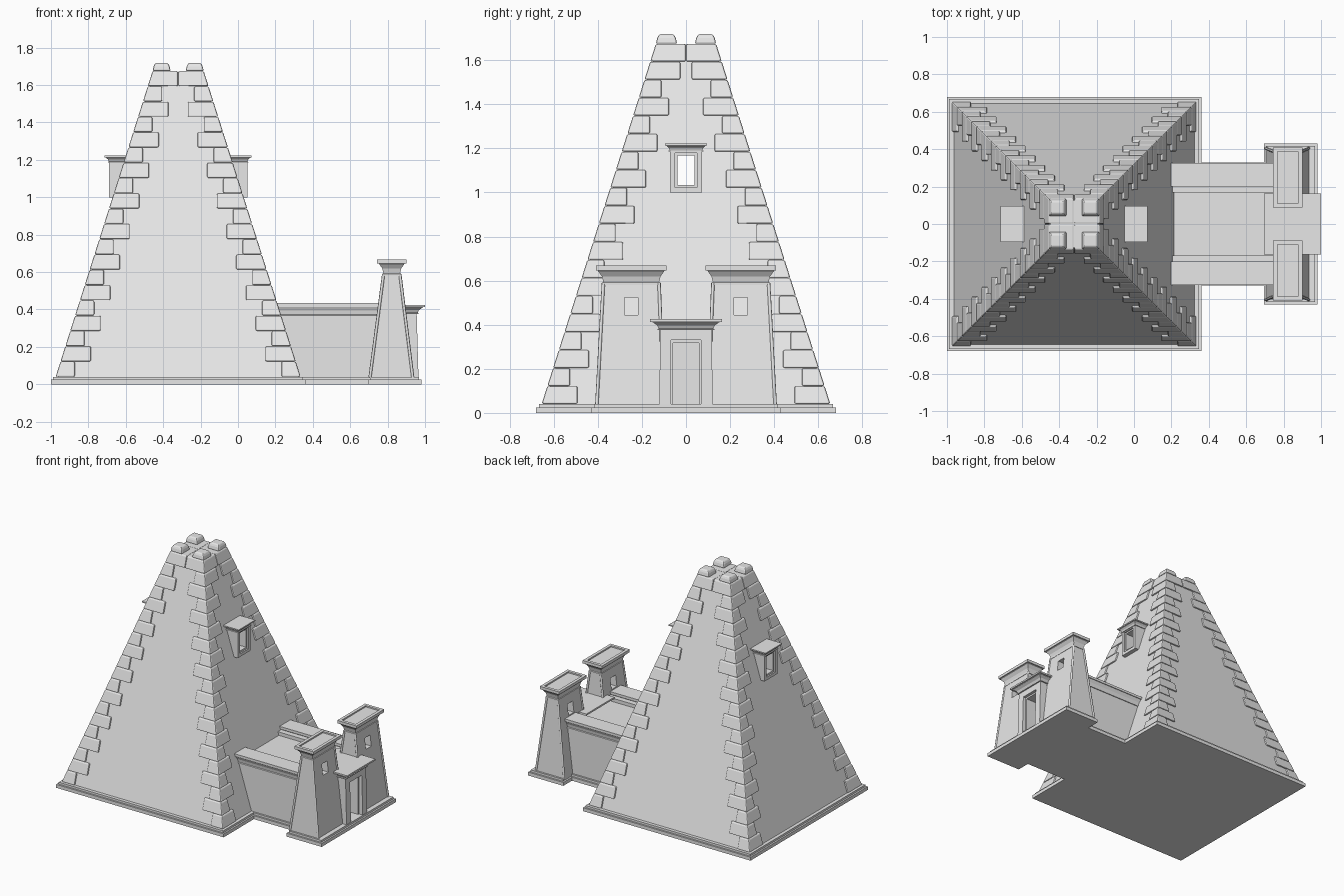
import bpy, bmesh
from mathutils import Vector

cube = bpy.data.objects.get("Cube")
if cube:
    bpy.data.objects.remove(cube, do_unlink=True)

stone = bpy.data.materials.new("pale_stone")
stone.use_nodes = True
COLOUR = (0.8, 0.8, 0.8, 1)
stone.diffuse_color = COLOUR
stone.node_tree.nodes["Principled BSDF"].inputs["Base Color"].default_value = COLOUR

CX = -0.32               # pyramid axis
Z0, Z1 = 0.04, 1.675     # pyramid foot and top
COURSES = 20


def add_loft(bm, rings):
    """Stack of rectangles (x0, x1, y0, y1, z), closed at both ends."""
    loops = []
    for x0, x1, y0, y1, z in rings:
        corners = ((x0, y0), (x1, y0), (x1, y1), (x0, y1))
        loops.append([bm.verts.new((x, y, z)) for x, y in corners])
    for a, b in zip(loops, loops[1:]):
        for i in range(4):
            j = (i + 1) % 4
            bm.faces.new((a[i], a[j], b[j], b[i]))
    bm.faces.new(loops[0][::-1])
    bm.faces.new(loops[-1])


def finish(name, bm):
    bmesh.ops.recalc_face_normals(bm, faces=bm.faces)
    mesh = bpy.data.meshes.new(name)
    bm.to_mesh(mesh)
    bm.free()
    mesh.materials.append(stone)
    obj = bpy.data.objects.new(name, mesh)
    bpy.context.collection.objects.link(obj)
    return obj


def loft(name, *stacks):
    bm = bmesh.new()
    for rings in stacks:
        add_loft(bm, rings)
    return finish(name, bm)


def box(x0, x1, y0, y1, z0, z1):
    return [(x0, x1, y0, y1, z0), (x0, x1, y0, y1, z1)]


def grow(rect, d, z):
    x0, x1, y0, y1 = rect
    return (x0 - d, x1 + d, y0 - d, y1 + d, z)


def cornice(rect, z, h, flare):
    """Flared moulding: a lower roll, a curved throat and a flat lip."""
    steps = ((0.006, 0), (0.006, .12), (0, .16), (flare * .2, .45),
             (flare * .7, .72), (flare * .7, .76), (flare, .76), (flare, 1))
    return [grow(rect, d, z + h * t) for d, t in steps]


def cut(cutter_rings, *targets):
    cutter = loft("cutter", cutter_rings)
    cutter.hide_render = True
    for obj in targets:
        mod = obj.modifiers.new("opening", 'BOOLEAN')
        mod.operation, mod.solver, mod.object = 'DIFFERENCE', 'EXACT', cutter
        bpy.context.view_layer.objects.active = obj
        bpy.ops.object.modifier_apply(modifier=mod.name)
    bpy.data.objects.remove(cutter, do_unlink=True)


def half(z):
    return 0.655 - (z - Z0) * 0.317


# Stepped plinth
for name, x0, x1, hy in (("pyramid_plinth", -1, 0.36, 0.68),
                         ("passage_plinth", 0.33, 0.72, 0.33),
                         ("gateway_plinth", 0.695, 0.98, 0.43)):
    rect = (x0, x1, -hy, hy)
    loft(name, [grow(rect, 0, 0), grow(rect, 0, 0.025),
                grow(rect, -0.012, 0.025), grow(rect, -0.012, Z0)])

# Smooth pyramid core
core = loft("pyramid_core", [(CX - h, CX + h, -h, h, z)
                             for z in (Z0, Z1 - 0.004) for h in [half(z) - 0.012]])

# Alternating corner stones, each flush with the slope
bm = bmesh.new()
step = (Z1 - Z0) / COURSES
for sx in (-1, 1):
    for sy in (-1, 1):
        for i in range(COURSES):
            za, zb = Z0 + i * step, Z0 + (i + 1) * step
            hm = half((za + zb) / 2)
            long, short = hm - 0.15, hm - 0.09
            ix, iy = (short, long) if i % 2 == 0 else (long, short)
            if i == COURSES - 1:
                ix = iy = 0.001
            rings = []
            for z in (za + 0.001, zb - 0.001):
                xs = sorted((CX + sx * ix, CX + sx * half(z)))
                ys = sorted((sy * iy, sy * half(z)))
                rings.append((*xs, *ys, z))
            add_loft(bm, rings)
        # Cap stone
        a, b = 0.04, half(Z1)
        xs = sorted((CX + sx * a, CX + sx * b))
        ys = sorted((sy * a, sy * b))
        add_loft(bm, [(*xs, *ys, Z1), grow((*xs, *ys), -0.006, Z1 + 0.025),
                      grow((*xs, *ys), -0.015, Z1 + 0.043)])
stones = finish("corner_stones", bm)
bevel = stones.modifiers.new("worn_edges", 'BEVEL')
bevel.width, bevel.segments = 0.007, 2

# Framed windows on the two side slopes, open right through
windows = []
for side, s in (("left", 1), ("right", -1)):
    xs = sorted((CX + s * 0.2, CX + s * 0.37))
    frame = loft(side + "_window_frame", box(*xs, -0.073, 0.073, 1.0, 1.19))
    xs_rim = sorted((CX + s * 0.36, CX + s * 0.4))
    cut(box(*xs_rim, -0.05, 0.05, 1.022, 1.178), frame)
    windows.append(frame)
    rect = (*xs, -0.073, 0.073)
    loft(side + "_window_cornice", cornice(rect, 1.185, 0.037, 0.023))
cut(box(-1, 0.4, -0.038, 0.038, 1.035, 1.167), core, *windows)

# Passage walls with cornices and the roof between them
loft("passage_roof", box(0.1, 0.8, -0.2, 0.2, 0.35, 0.385))
for side, s in (("left", 1), ("right", -1)):
    def span(a, b):
        return sorted((s * a, s * b))
    loft(side + "_passage_wall", box(0.1, 0.8, *span(0.19, 0.305), 0.03, 0.4))
    loft(side + "_passage_ledge", box(0.1, 0.8, *span(0.168, 0.23), 0.38, 0.41))
    loft(side + "_passage_cornice",
         cornice((0.1, 0.77, *span(0.22, 0.305)), 0.36, 0.075, 0.02))

    # Battered tower with a through window
    foot = (0.705, 0.935, *span(0.10, 0.405))
    head = (0.778, 0.866, *span(0.122, 0.375))
    tower = loft(side + "_tower", [(*foot, 0.035), (*head, 0.61)])
    cut(box(0.6, 1.1, *span(0.218, 0.28), 0.443, 0.523), tower)

    # Flared tower top with a sunken roof
    rings = cornice(head, 0.58, 0.088, 0.034)
    rings += [grow(head, 0.012, 0.668), grow(head, 0.012, 0.658)]
    loft(side + "_tower_cornice", rings)

    # Roll mouldings up the tower corners
    rolls = bpy.data.curves.new(side + "_tower_rolls", 'CURVE')
    rolls.dimensions = '3D'
    rolls.bevel_depth, rolls.bevel_resolution = 0.008, 1
    rolls.use_fill_caps = True
    for ix in (0, 1):
        for iy in (2, 3):
            spline = rolls.splines.new('POLY')
            spline.points.add(1)
            for pt, rect, z in zip(spline.points, (foot, head), (0.035, 0.59)):
                pt.co = Vector((rect[ix], rect[iy], z, 1))
    rolls.materials.append(stone)
    roll_obj = bpy.data.objects.new(side + "_tower_rolls", rolls)
    bpy.context.collection.objects.link(roll_obj)

# Central gate with a recessed doorway
gate = loft("gate", [(0.73, 0.965, -0.12, 0.12, 0.035),
                     (0.735, 0.955, -0.118, 0.118, 0.39)])
cut(box(0.935, 1.1, -0.068, 0.068, 0.03, 0.33), gate)
cut(box(0.85, 1.1, -0.058, 0.058, 0.03, 0.318), gate)
loft("gate_cornice", cornice((0.735, 0.96, -0.123, 0.123), 0.375, 0.05, 0.04))
